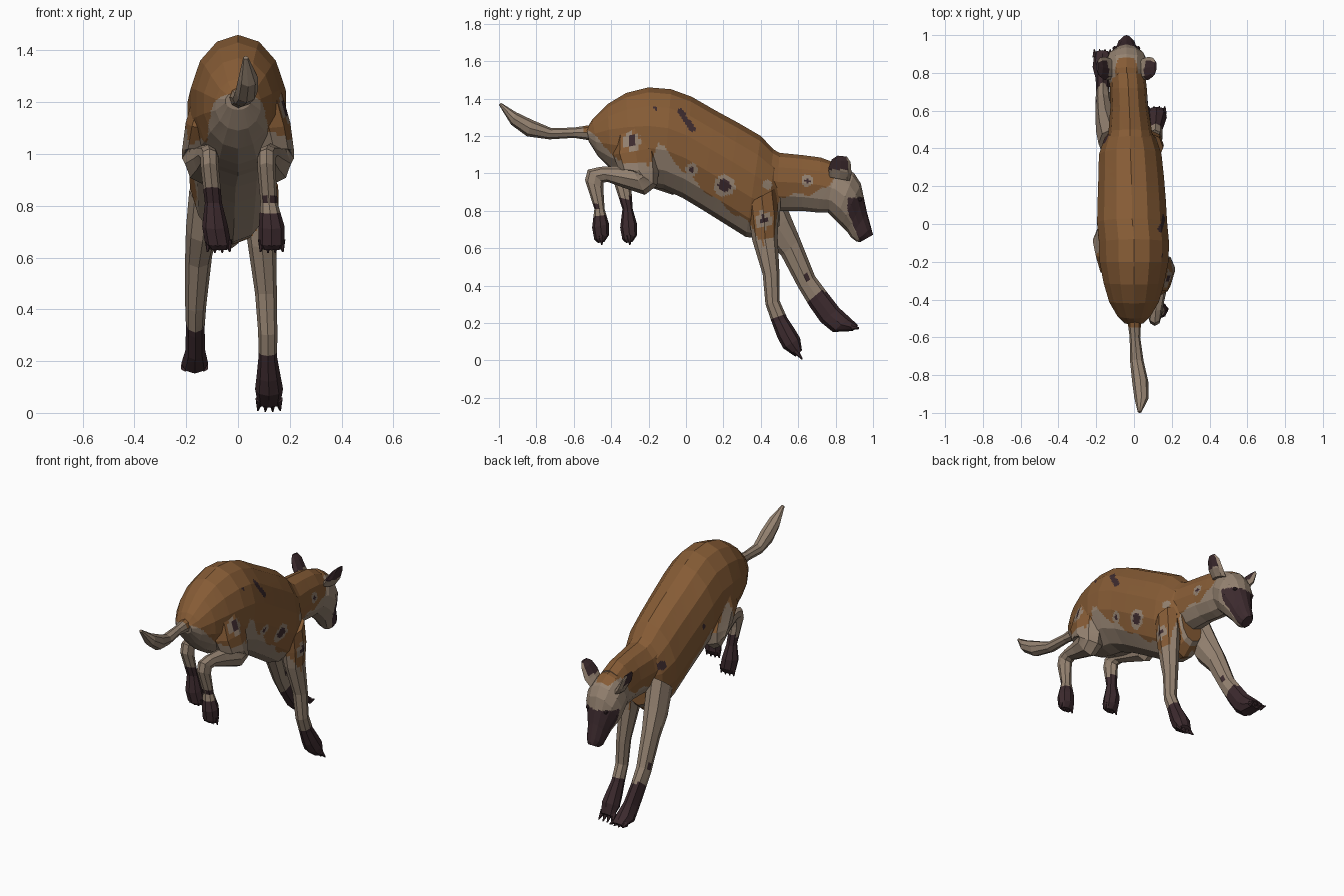
import bpy, bmesh, math
from mathutils import Vector

def material(name, rgb):
    m = bpy.data.materials.new(name)
    m.diffuse_color = (*rgb, 1)
    return m

MATS = [material("brown_fur", (0.238, 0.106, 0.036)),
        material("beige_fur", (0.300, 0.225, 0.165)),
        material("dark_fur", (0.045, 0.023, 0.027))]
BROWN, BEIGE, DARK = 0, 1, 2

def finish(bm, name, rule):
    bmesh.ops.recalc_face_normals(bm, faces=bm.faces)
    for f in bm.faces:
        f.material_index = rule(f.calc_center_median(), f.normal)
        f.smooth = False
    me = bpy.data.meshes.new(name)
    bm.to_mesh(me)
    bm.free()
    for m in MATS:
        me.materials.append(m)
    ob = bpy.data.objects.new(name, me)
    bpy.context.collection.objects.link(ob)
    return ob

def loft(name, stations, sides, rule, sub=5):
    """Each station: two opposite side-view points (y,z,y,z), centre x, half width."""
    rings = []
    for y1, z1, y2, z2, xc, w in stations:
        a, b = Vector((xc, y1, z1)), Vector((xc, y2, z2))
        mid, half = (a + b) / 2, (a - b) / 2
        pts = [mid + half * math.cos(2 * math.pi * i / sides)
               + Vector((w * math.sin(2 * math.pi * i / sides), 0, 0)) for i in range(sides)]
        rings.append([pts[i].lerp(pts[(i + 1) % sides], k / sub)
                      for i in range(sides) for k in range(sub)])
    # finer rows so the coat markings get clean borders
    rows = [[p.lerp(q, k / sub) for p, q in zip(r, s)]
            for r, s in zip(rings, rings[1:]) for k in range(sub)] + [rings[-1]]
    bm = bmesh.new()
    grid = [[bm.verts.new(p) for p in r] for r in rows]
    n = len(grid[0])
    for r, s in zip(grid, grid[1:]):
        for i in range(n):
            j = (i + 1) % n
            bm.faces.new((r[i], r[j], s[j], s[i]))
    bm.faces.new(grid[0])
    bm.faces.new(grid[-1])
    return finish(bm, name, rule)

# Coat rules: lower border of the brown saddle along y
BORDER = [(-.6, 1.24), (-.47, 1.2), (-.38, 1.07), (-.2, 1.04), (-.15, 1.17), (0, 1.0), (.1, .91),
          (.2, .83), (.35, .72), (.41, .63), (.47, .64), (.5, .88), (.65, .89), (.76, .92), (.8, 1.0)]
# side (+1 right, -1 left), y, z, dark radius, beige radius
SPOTS = [(1, -.29, 1.175, .024, .048), (1, .03, 1.02, .014, .034), (1, .205, .935, .034, .058),
         (1, .415, .75, .022, .046), (1, .65, .96, .013, .032), (1, -.165, 1.35, .011, 0),
         (1, .435, .94, 0, .025), (1, -.48, .825, .014, 0),
         (-1, .45, .98, .026, 0), (-1, .1, 1.1, .015, 0)]
# dark streak on the right flank
SPOTS += [(1, -.03 + .013 * i, 1.33 - .018 * i, .017, 0) for i in range(6)]

def border(y):
    for (a, za), (b, zb) in zip(BORDER, BORDER[1:]):
        if a <= y <= b:
            return za + (zb - za) * (y - a) / (b - a)
    return 1.3

def coat(p, n):
    ring = False
    for s, y, z, rd, rb in SPOTS:
        d = math.hypot(p.y - y, p.z - z)
        if s * (p.x + .02) > .02:
            if d < rd:
                return DARK
            ring = ring or d < rb
    if ring:
        return BEIGE
    lift = .05 if p.x < -.05 and 0 < p.y < .45 else 0
    return BROWN if p.z > border(p.y) + lift + .012 * math.sin(45 * p.y) else BEIGE

def head_coat(p, n):
    if p.z < .87 and p.y > .864 + max(0, .80 - p.z) * .4:
        return DARK
    return BROWN if p.z > .95 + 1.2 * abs(p.x + .04) and p.y < .88 and abs(p.x + .04) < .07 else BEIGE

def leg_coat(is_paw, top=0):
    def rule(p, n):
        if is_paw(p):
            return DARK
        inner = n.x * p.x < 0 and abs(n.x) > .6
        return BEIGE if inner or p.z < top else coat(p, n)
    return rule

# Trunk
loft("body", [(-.53, 1.24, -.52, 1.17, 0, .05), (-.50, 1.29, -.47, 1.09, 0, .09),
              (-.42, 1.37, -.40, 1.02, 0, .135), (-.32, 1.43, -.30, .96, 0, .165),
              (-.20, 1.46, -.20, .93, 0, .187), (-.08, 1.45, -.12, .915, 0, .19),
              (.03, 1.41, -.02, .87, -.01, .19), (.16, 1.335, .08, .81, -.012, .185),
              (.28, 1.27, .20, .735, -.015, .178), (.40, 1.20, .32, .66, -.02, .17),
              (.48, 1.115, .42, .65, -.02, .14), (.515, 1.05, .50, .72, -.02, .09)], 14, coat, 10)

# Neck
loft("neck", [(.36, 1.19, .34, .79, -.02, .14), (.50, 1.11, .48, .80, -.02, .115),
              (.62, 1.098, .62, .80, -.025, .10), (.72, 1.085, .71, .79, -.03, .098),
              (.80, 1.055, .78, .79, -.035, .095)], 12, coat, 8)

# Head with dark muzzle
loft("head", [(.75, 1.055, .71, .81, -.04, .085), (.83, 1.045, .76, .79, -.04, .108),
              (.90, 1.0, .80, .75, -.04, .115), (.935, .945, .83, .72, -.04, .102),
              (.953, .86, .86, .69, -.04, .075), (.968, .79, .88, .66, -.04, .058),
              (.99, .71, .91, .637, -.04, .048), (1.0, .672, .93, .632, -.04, .028)], 12, head_coat, 8)

# Ears and eyes, mirrored about the head centre x = -0.04
for side, s in (("right", 1), ("left", -1)):
    loft(side + "_ear", [(.765, .98, .875, .96, -.04 + s * .085, .03),
                         (.762, 1.03, .885, 1.0, -.04 + s * .115, .026),
                         (.78, 1.075, .88, 1.06, -.04 + s * .14, .016),
                         (.81, 1.095, .86, 1.09, -.04 + s * .155, .005)], 8,
         lambda p, n: DARK if p.z > 1.02 and (n.y < .3 or p.z > 1.085) else BEIGE)
    bm = bmesh.new()
    bmesh.ops.create_icosphere(bm, subdivisions=1, radius=.013)
    bmesh.ops.translate(bm, verts=bm.verts, vec=(-.04 + s * .062, .93, .862))
    finish(bm, side + "_eye", lambda p, n: DARK)

# Tail
loft("tail", [(-.47, 1.265, -.47, 1.17, 0, .04), (-.60, 1.245, -.60, 1.19, .005, .028),
              (-.72, 1.242, -.73, 1.182, .015, .036), (-.82, 1.285, -.85, 1.198, .033, .043),
              (-.91, 1.328, -.935, 1.26, .04, .038), (-.99, 1.378, -1.0, 1.366, .03, .01)], 8,
     lambda p, n: BROWN if p.y > -.55 and p.z > 1.22 else BEIGE)

# Front legs: right reaching down, left stretched forward
loft("right_front_leg", [(.48, .92, .33, .84, .085, .07), (.495, .78, .34, .74, .09, .068),
                         (.49, .66, .355, .64, .093, .055), (.50, .46, .41, .46, .108, .042),
                         (.50, .32, .425, .30, .115, .037), (.54, .23, .46, .20, .115, .036),
                         (.58, .17, .49, .12, .118, .046), (.61, .12, .52, .065, .12, .054),
                         (.62, .055, .585, .02, .12, .044)], 8,
     leg_coat(lambda p: p.z < .225 + .3 * (p.y - .48)))
loft("left_front_leg", [(.50, .92, .35, .80, -.12, .068), (.56, .77, .42, .66, -.137, .064),
                        (.61, .65, .51, .56, -.152, .052), (.69, .45, .60, .39, -.163, .041),
                        (.75, .37, .66, .29, -.165, .036), (.82, .28, .72, .205, -.165, .038),
                        (.875, .23, .785, .152, -.167, .052), (.92, .188, .89, .157, -.168, .042)], 8,
     leg_coat(lambda p: p.z < .36 + .7 * (p.y - .72) or math.hypot(p.y - .65, p.z - .445) < .012, 1))

# Hind legs: folded in the leap, the left one further forward
HIND = [(-.17, 1.30, -.38, 1.24, .085, .075), (-.15, 1.14, -.39, 1.10, .12, .082),
        (-.145, 1.01, -.36, 1.02, .138, .078), (-.155, .935, -.30, 1.03, .142, .074),
        (-.22, .885, -.29, 1.04, .14, .064), (-.33, .922, -.37, 1.04, .125, .048),
        (-.42, .955, -.46, 1.035, .115, .038), (-.44, .95, -.525, 1.02, .11, .035),
        (-.442, .92, -.54, .965, .11, .035), (-.435, .81, -.49, .81, .12, .033),
        (-.412, .73, -.502, .71, .13, .05), (-.412, .67, -.49, .645, .13, .05),
        (-.435, .635, -.47, .628, .13, .036)]
loft("right_hind_leg", HIND, 8, leg_coat(lambda p: p.z < .775 and p.y < -.38))
loft("left_hind_leg", [(a + .15, b, c + .15, d, -x + max(0, .95 - (b + d) / 2) * .18, w)
                       if d < 1.06 else (a + .1, b, c + .1, d, -x, w) for a, b, c, d, x, w in HIND], 8,
     leg_coat(lambda p: p.z < .87 and p.y < -.23))

# Toes with claws
def toes(name, xc, base, tip):
    bm = bmesh.new()
    for k in (-1.5, -.5, .5, 1.5):
        a = Vector((xc + k * .024, base[0], base[1] - abs(k) * .002))
        b = Vector((xc + k * .029, tip[0], tip[1] + abs(k) * .004))
        d = b - a
        new = bmesh.ops.create_cone(bm, cap_ends=True, segments=6, radius1=.018, radius2=.003,
                                    depth=d.length)["verts"]
        bmesh.ops.rotate(bm, verts=new, matrix=d.to_track_quat('Z', 'Y').to_matrix())
        bmesh.ops.translate(bm, verts=new, vec=(a + b) / 2)
    finish(bm, name, lambda p, n: DARK)

toes("right_front_toes", .12, (.585, .055), (.622, .003))
toes("left_front_toes", -.168, (.885, .18), (.925, .168))
toes("right_hind_toes", .13, (-.452, .67), (-.45, .615))
toes("left_hind_toes", -.075, (-.302, .67), (-.30, .615))
